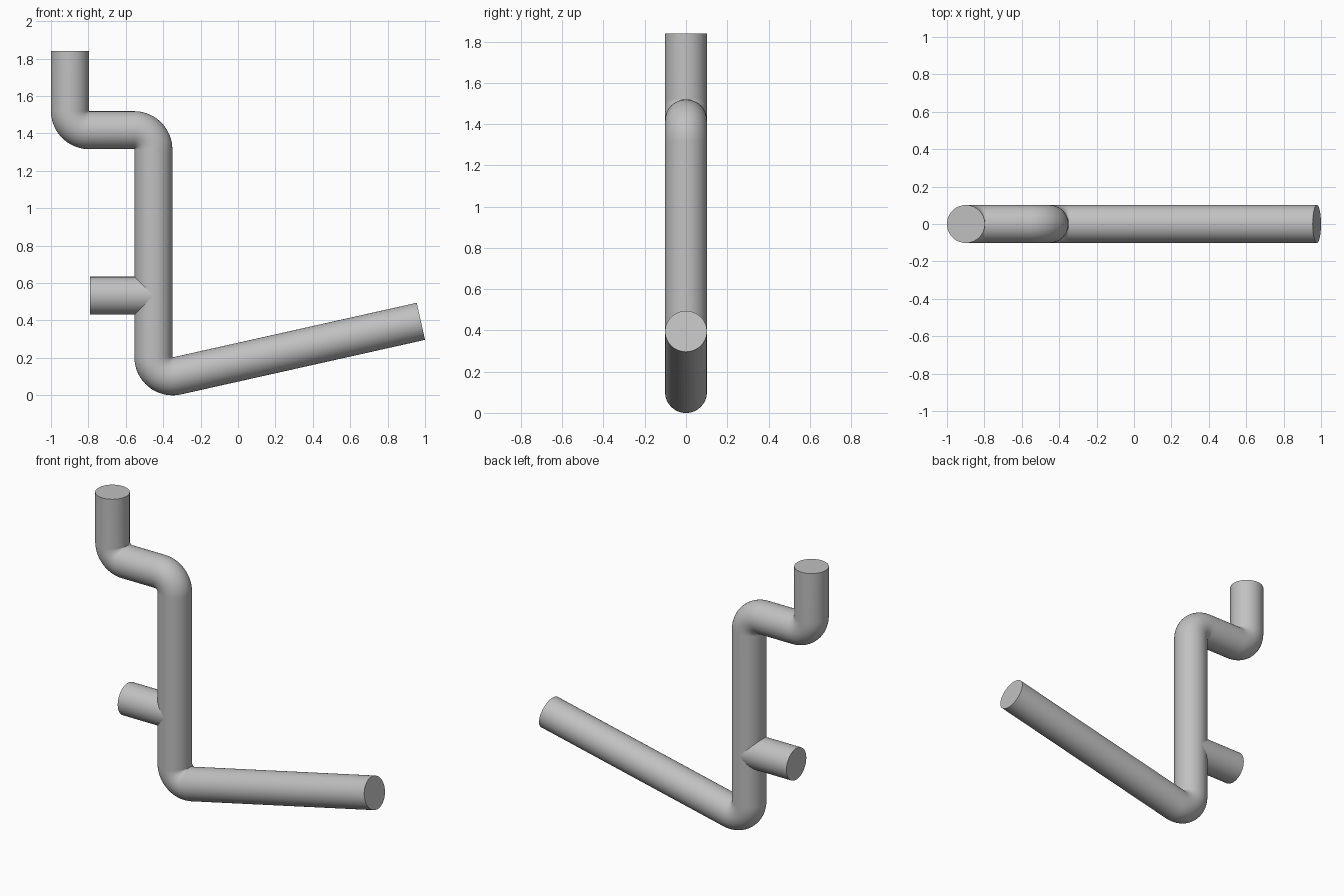
import bpy, bmesh, math
from mathutils import Vector

cube = bpy.data.objects.get("Cube")
if cube:
    bpy.data.objects.remove(cube, do_unlink=True)

RADIUS = 0.1015   # tube radius
BEND = 0.103      # centreline radius of each bend
SIDES = 64

grey = bpy.data.materials.new("light_grey")
grey.use_nodes = True
grey.diffuse_color = (0.53, 0.53, 0.53, 1)
grey.node_tree.nodes["Principled BSDF"].inputs["Base Color"].default_value = grey.diffuse_color


def trace(x, z, heading, moves):
    """Follow straight runs and bends in the xz plane, giving (x, z, heading) stations."""
    stations = [(x, z, heading)]
    for kind, amount in moves:
        if kind == "run":
            x += amount * math.cos(heading)
            z += amount * math.sin(heading)
            stations.append((x, z, heading))
        else:
            turn = math.radians(amount)
            side = math.copysign(BEND, turn)
            cx, cz = x - side * math.sin(heading), z + side * math.cos(heading)
            steps = max(1, round(abs(amount) / 5))
            for _ in range(steps):
                heading += turn / steps
                x, z = cx + side * math.sin(heading), cz - side * math.cos(heading)
                stations.append((x, z, heading))
    return stations


def tube(name, stations):
    """Sweep a capped round section through the stations."""
    bm = bmesh.new()
    rings = []
    for x, z, heading in stations:
        across = Vector((-math.sin(heading), 0, math.cos(heading)))
        ring = []
        for i in range(SIDES):
            a = math.tau * i / SIDES
            offset = across * math.cos(a) + Vector((0, math.sin(a), 0))
            ring.append(bm.verts.new(Vector((x, 0, z)) + offset * RADIUS))
        rings.append(ring)
    for a, b in zip(rings, rings[1:]):
        for i in range(SIDES):
            j = (i + 1) % SIDES
            bm.faces.new((a[i], a[j], b[j], b[i]))
    bm.faces.new(rings[0])
    bm.faces.new(rings[-1])
    bmesh.ops.recalc_face_normals(bm, faces=bm.faces)
    mesh = bpy.data.meshes.new(name)
    bm.to_mesh(mesh)
    bm.free()
    mesh.materials.append(grey)
    obj = bpy.data.objects.new(name, mesh)
    bpy.context.collection.objects.link(obj)
    bpy.ops.object.select_all(action="DESELECT")
    obj.select_set(True)
    bpy.context.view_layer.objects.active = obj
    bpy.ops.object.shade_smooth_by_angle(angle=math.radians(35))
    return obj


# Bent rod: top peg, offset, upright and sloping arm
tube("bent_hook_rod", trace(-0.8985, 1.84, -math.pi / 2, [
    ("run", 0.32), ("bend", 90),
    ("run", 0.24), ("bend", -90),
    ("run", 1.11), ("bend", 102.6),
    ("run", 1.337),
]))

# Short lower peg running into the upright
tube("lower_peg", trace(-0.79, 0.532, 0, [("run", 0.3375)]))
